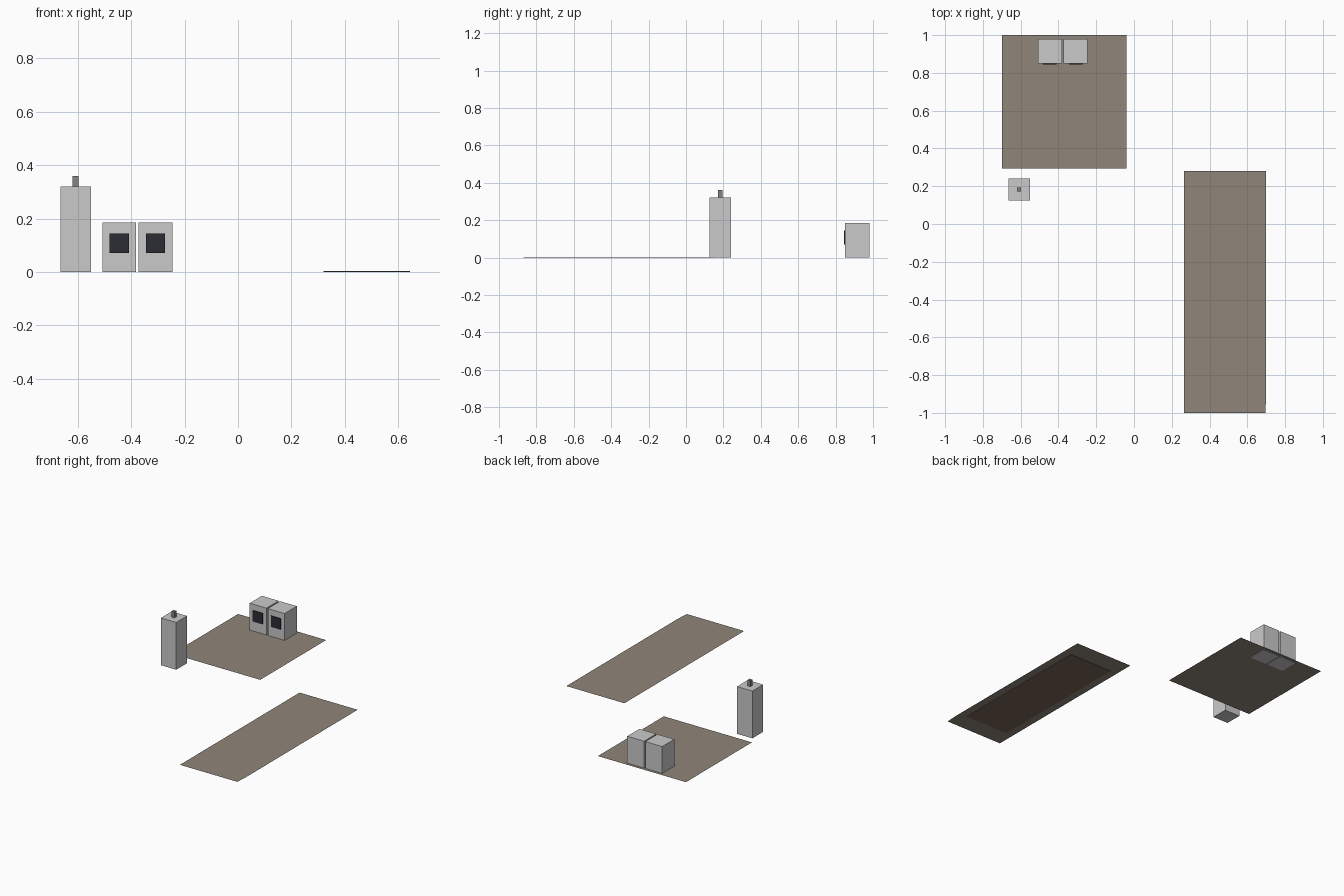
import bpy
import bmesh
from mathutils import Vector

if "Cube" in bpy.data.objects:
    bpy.data.objects.remove(bpy.data.objects["Cube"], do_unlink=True)


def material(name, r, g, b):
    m = bpy.data.materials.new(name)
    m.use_nodes = True
    m.diffuse_color = (r, g, b, 1)
    m.node_tree.nodes["Principled BSDF"].inputs["Base Color"].default_value = (r, g, b, 1)
    return m


casing = material("light grey casing", 0.59, 0.59, 0.59)
ground = material("taupe ground", 0.28, 0.235, 0.195)
soil = material("dark brown pad", 0.2, 0.13, 0.1)
glass = material("dark blue window", 0.025, 0.025, 0.035)
metal = material("grey metal", 0.24, 0.23, 0.21)


def add_object(name, bm, mat):
    mesh = bpy.data.meshes.new(name)
    bm.to_mesh(mesh)
    bm.free()
    mesh.materials.append(mat)
    obj = bpy.data.objects.new(name, mesh)
    bpy.context.collection.objects.link(obj)
    return obj


def box(name, low, high, mat):
    low, high = Vector(low), Vector(high)
    bm = bmesh.new()
    bmesh.ops.create_cube(bm, size=1)
    bmesh.ops.scale(bm, vec=high - low, verts=bm.verts)
    bmesh.ops.translate(bm, vec=(low + high) / 2, verts=bm.verts)
    return add_object(name, bm, mat)


def sheet(name, corners, z, mat):
    bm = bmesh.new()
    bm.faces.new([bm.verts.new((x, y, z)) for x, y in corners])
    return add_object(name, bm, mat)


# Flat ground sheets, with a thin pad below the long one
sheet("square_ground", [(-0.70, 0.295), (-0.04, 0.295), (-0.04, 1), (-0.70, 1)], 0.003, ground)
sheet("long_ground", [(0.265, -1), (0.695, -1), (0.70, -0.91), (0.70, 0.28), (0.265, 0.28)],
      0.004, ground)
box("long_pad", (0.32, -0.87, 0), (0.645, 0.15, 0.003), soil)

# Pair of cabinets with a window on the front of each
for side, x in (("right", -0.445), ("left", -0.309)):
    box(side + "_cabinet", (x - 0.063, 0.85, 0), (x + 0.063, 0.98, 0.185), casing)
    box(side + "_window", (x - 0.036, 0.844, 0.07), (x + 0.036, 0.851, 0.144), glass)

# Tower with a short flue on top
box("tower", (-0.665, 0.125, 0), (-0.55, 0.24, 0.32), casing)
box("flue", (-0.619, 0.172, 0.32), (-0.597, 0.194, 0.36), metal)
